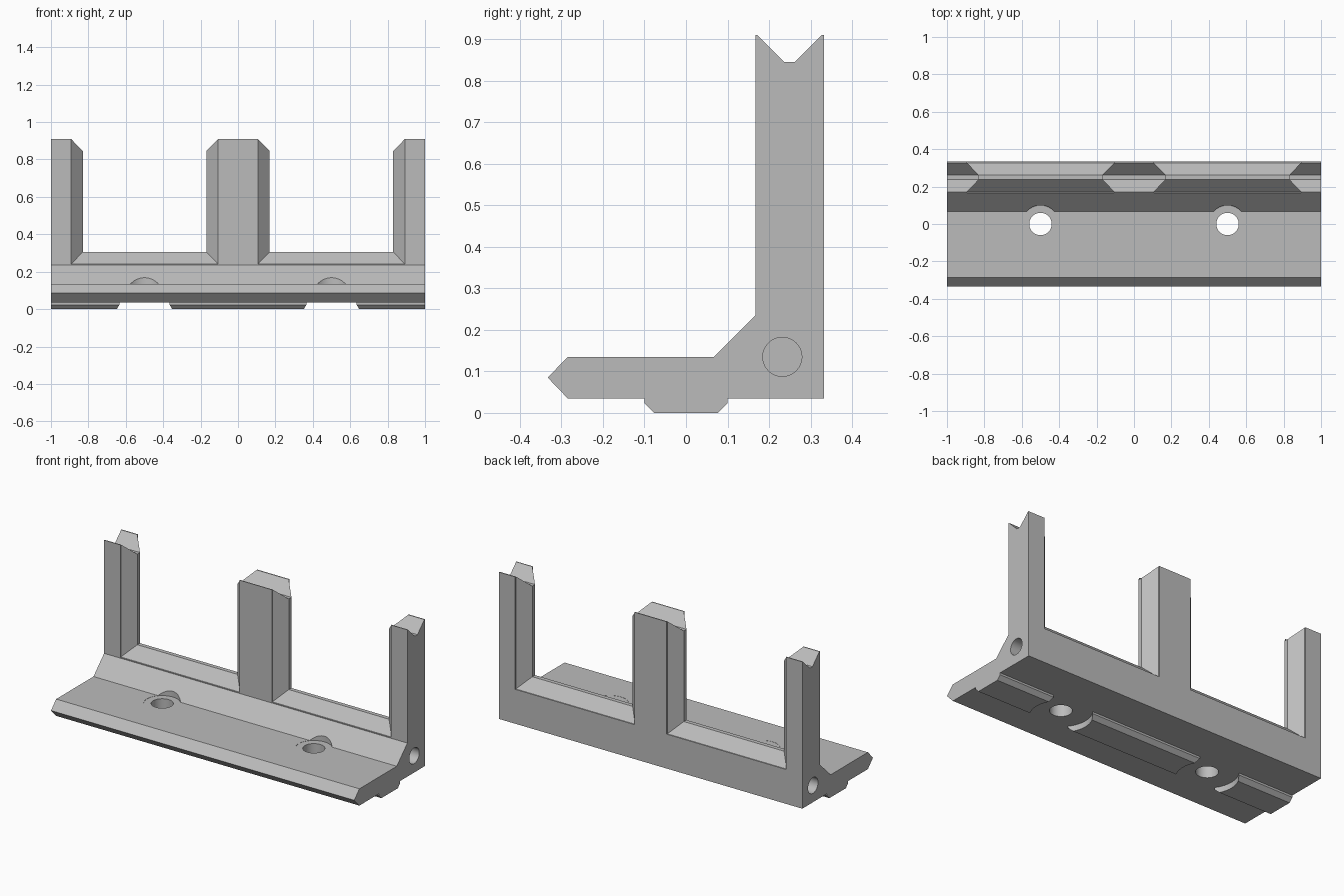
import bpy
import bmesh
import math
from mathutils import Matrix

if "Cube" in bpy.data.objects:
    bpy.data.objects.remove(bpy.data.objects["Cube"], do_unlink=True)

grey = bpy.data.materials.new("plain grey")
grey.use_nodes = True
colour = (0.5, 0.5, 0.5, 1)
grey.diffuse_color = colour
grey.node_tree.nodes["Principled BSDF"].inputs["Base Color"].default_value = colour


def finish(name, bm):
    """Turn a bmesh into a named object."""
    bmesh.ops.recalc_face_normals(bm, faces=bm.faces)
    mesh = bpy.data.meshes.new(name)
    bm.to_mesh(mesh)
    bm.free()
    mesh.materials.append(grey)
    obj = bpy.data.objects.new(name, mesh)
    bpy.context.collection.objects.link(obj)
    return obj


def extrude_profile(name, profile):
    """Sweep a (y, z) outline along the full length."""
    bm = bmesh.new()
    face = bm.faces.new([bm.verts.new((-1, y, z)) for y, z in profile])
    swept = bmesh.ops.extrude_face_region(bm, geom=[face])["geom"]
    moved = [v for v in swept if isinstance(v, bmesh.types.BMVert)]
    bmesh.ops.translate(bm, verts=moved, vec=(2, 0, 0))
    # the extrusion may leave or drop the starting cap
    bmesh.ops.holes_fill(bm, edges=[e for e in bm.edges if e.is_boundary])
    return finish(name, bm)


def cut_cylinder(target, radius, depth, centre, sideways=False):
    """Bore a round hole into the target."""
    bm = bmesh.new()
    turn = Matrix.Rotation(math.pi / 2, 4, "Y") if sideways else Matrix()
    bmesh.ops.create_cone(bm, cap_ends=True, segments=64, radius1=radius, radius2=radius,
                          depth=depth, matrix=Matrix.Translation(centre) @ turn)
    cutter = finish("hole_cutter", bm)
    cutter.hide_render = True
    mod = target.modifiers.new("hole", "BOOLEAN")
    mod.operation, mod.solver, mod.object = "DIFFERENCE", "EXACT", cutter
    bpy.context.view_layer.objects.active = target
    bpy.ops.object.modifier_apply(modifier=mod.name)
    bpy.data.objects.remove(cutter, do_unlink=True)


SILL, RIDGE, TOP, NOTCH = 0.24, 0.305, 0.91, 0.845
FRONT, BACK = 0.167, 0.333

# Base plate, corner fillet and ridged sill
base = extrude_profile("base", [
    (-BACK, 0.085), (-0.285, 0.135), (0.067, 0.135), (FRONT, 0.235), (FRONT, SILL),
    (0.172, SILL), (0.237, RIDGE), (0.262, RIDGE), (0.327, SILL), (BACK, SILL),
    (BACK, 0.035), (-0.285, 0.035)])

# Locating rail underneath
rail = extrude_profile("bottom_rail", [
    (-0.1, 0.035), (-0.1, 0.023), (-0.077, 0), (0.077, 0), (0.1, 0.023), (0.1, 0.035)])

# Screw holes with clearance, and blind holes in the ends
for side in (-1, 1):
    x = side * 0.5
    cut_cylinder(base, 0.06, 0.5, (x, 0, 0.1))
    cut_cylinder(base, 0.1, 0.2, (x, 0, 0.234))
    cut_cylinder(rail, 0.167, 0.2, (x, 0, 0))
    cut_cylinder(base, 0.047, 0.4, (side, 0.232, 0.135), sideways=True)


# Posts: rectangles lofted from front to back give tongued sides and a notched top
def post(name, left, right, left_tongue, right_tongue):
    stations = [(FRONT, 0), (0.172, 0), (0.237, 1), (0.262, 1), (0.327, 0), (BACK, 0)]
    bm = bmesh.new()
    rings = []
    for y, t in stations:
        x0, x1 = left - t * left_tongue, right + t * right_tongue
        top = NOTCH if t else TOP
        corners = [(x0, SILL), (x1, SILL), (x1, top), (x0, top)]
        rings.append([bm.verts.new((x, y, z)) for x, z in corners])
    for a, b in zip(rings, rings[1:]):
        for i in range(4):
            j = (i + 1) % 4
            bm.faces.new((a[i], a[j], b[j], b[i]))
    bm.faces.new(rings[0])
    bm.faces.new(rings[-1])
    return finish(name, bm)


TONGUE = 0.063
post("right_post", -1, -0.893, 0, TONGUE)
post("middle_post", -0.106, 0.106, TONGUE, TONGUE)
post("left_post", 0.893, 1, TONGUE, 0)

# Smooth the round holes, keep the other edges sharp
for obj in (base, rail):
    bpy.ops.object.select_all(action="DESELECT")
    obj.select_set(True)
    bpy.context.view_layer.objects.active = obj
    bpy.ops.object.shade_smooth_by_angle(angle=math.radians(25))
